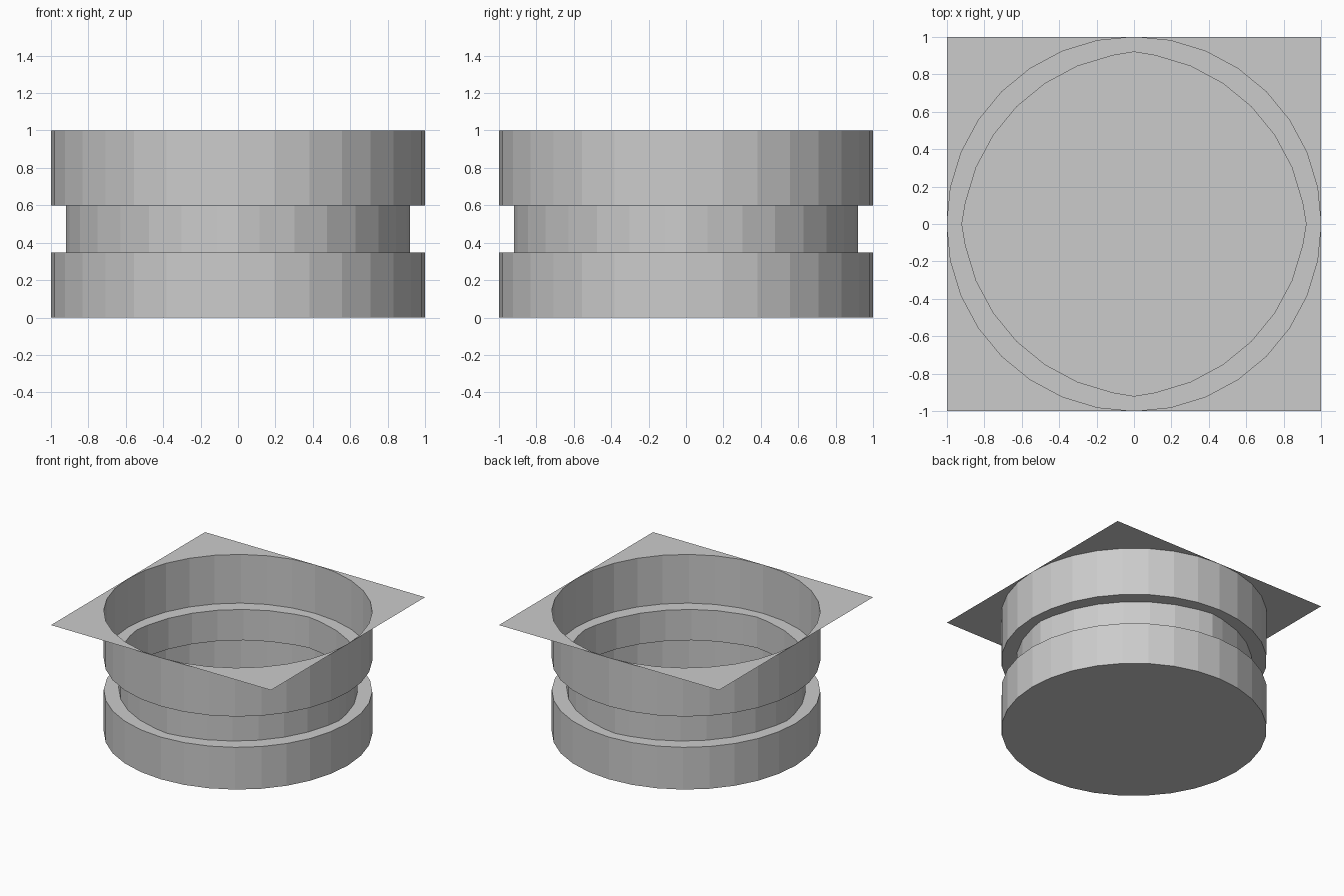
import bpy, bmesh, math

if "Cube" in bpy.data.objects:
    bpy.data.objects.remove(bpy.data.objects["Cube"])

N = 32
BOTTOM, LEDGE_LOW, LEDGE_HIGH, TOP = 0.0, 0.347, 0.60, 1.0
PULL = 0.08  # each quarter of the neck is pulled diagonally inward


def outline(pull, z):
    pts = []
    for i in range(N):
        a = 2 * math.pi * i / N
        x, y = math.cos(a), math.sin(a)
        # points on an axis stay on that axis
        x = 0.0 if abs(x) < 1e-6 else x - math.copysign(pull, x)
        y = 0.0 if abs(y) < 1e-6 else y - math.copysign(pull, y)
        pts.append((x, y, z))
    return pts


bm = bmesh.new()

# Stacked outlines: lower ring, recessed neck, upper ring
levels = [(0, BOTTOM), (0, LEDGE_LOW), (PULL, LEDGE_LOW),
          (PULL, LEDGE_HIGH), (0, LEDGE_HIGH), (0, TOP)]
rings = [[bm.verts.new(p) for p in outline(*lv)] for lv in levels]
for a, b in zip(rings, rings[1:]):
    for i in range(N):
        j = (i + 1) % N
        bm.faces.new((a[i], a[j], b[j], b[i]))

# Closed floor
bm.faces.new(rings[0][::-1])

# Square rim: one corner face per quarter, tangent to the round opening
rim = rings[-1]
q = N // 4
for k, (x, y) in enumerate([(1, 1), (-1, 1), (-1, -1), (1, -1)]):
    corner = bm.verts.new((x, y, TOP))
    arc = [rim[(k * q + i) % N] for i in range(q + 1)]
    bm.faces.new([corner] + arc[::-1])

mesh = bpy.data.meshes.new("recessed_round_socket")
bm.to_mesh(mesh)
bm.free()
obj = bpy.data.objects.new("recessed_round_socket", mesh)
bpy.context.collection.objects.link(obj)
